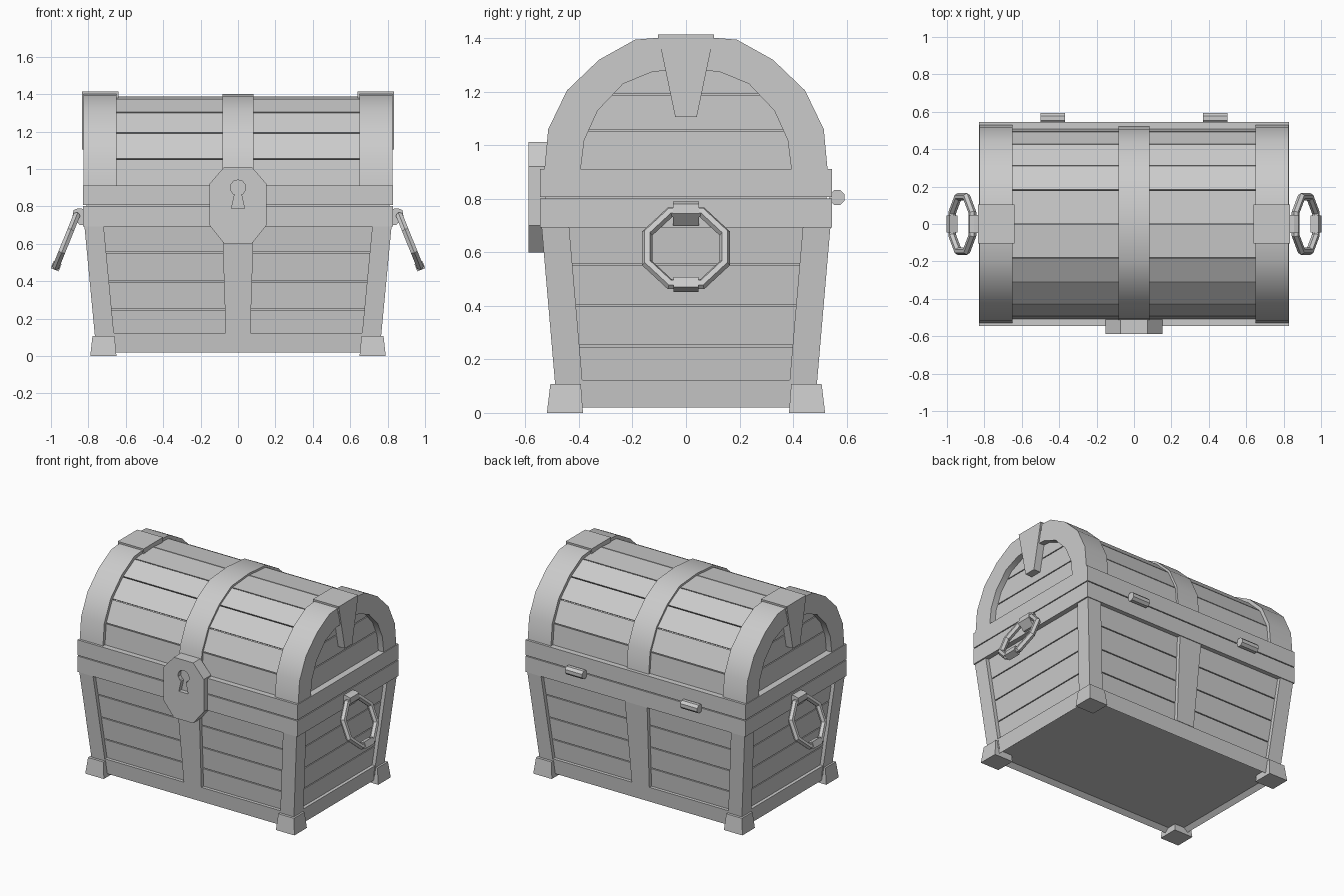
import bpy
import bmesh
import math
from mathutils import Matrix, Vector

cube = bpy.data.objects.get("Cube")
if cube:
    bpy.data.objects.remove(cube, do_unlink=True)

grey = bpy.data.materials.new("plain_grey")
grey.use_nodes = True
COLOUR = (0.6, 0.6, 0.6, 1)
grey.diffuse_color = COLOUR
grey.node_tree.nodes["Principled BSDF"].inputs["Base Color"].default_value = COLOUR


def finish(name, bm, smooth=False):
    bmesh.ops.recalc_face_normals(bm, faces=bm.faces)
    mesh = bpy.data.meshes.new(name)
    bm.to_mesh(mesh)
    bm.free()
    mesh.materials.append(grey)
    ob = bpy.data.objects.new(name, mesh)
    bpy.context.collection.objects.link(ob)
    if smooth:
        bpy.ops.object.select_all(action='DESELECT')
        ob.select_set(True)
        bpy.context.view_layer.objects.active = ob
        bpy.ops.object.shade_smooth_by_angle(angle=math.radians(30))
    return ob


def loft(name, low, high, smooth=False):
    """Solid between two matching loops of points."""
    bm = bmesh.new()
    a = [bm.verts.new(p) for p in low]
    b = [bm.verts.new(p) for p in high]
    bm.faces.new(a)
    bm.faces.new(b)
    for i in range(len(a)):
        j = (i + 1) % len(a)
        bm.faces.new((a[i], a[j], b[j], b[i]))
    return finish(name, bm, smooth)


def rect(x0, x1, y0, y1, z):
    return [(x0, y0, z), (x1, y0, z), (x1, y1, z), (x0, y1, z)]


def prism_x(name, pts, x0, x1, smooth=False):
    """Extrude a (y, z) outline along x."""
    return loft(name, [(x0, y, z) for y, z in pts], [(x1, y, z) for y, z in pts], smooth)


# Outer half size of the tapering body at a height
def half_x(z):
    return 0.755 + 0.095 * z


def half_y(z):
    return 0.48 + 0.086 * z


def layer(name, z0, z1, inset):
    loops = []
    for z in (z0, z1):
        x, y = half_x(z) - inset, half_y(z) - inset
        loops.append(rect(-x, x, -y, y, z))
    return loft(name, *loops)


# Body: core behind the seams, plank rows and hollow-bottomed base rim
layer("body_core", 0.05, 0.75, 0.045)
seams = [0.11, 0.25, 0.40, 0.555, 0.71]
for i in range(4):
    layer(f"body_plank_row_{i + 1}", seams[i] + 0.003, seams[i + 1] - 0.003, 0.025)
rim = layer("base_rim", 0.02, 0.122, 0.003)
bm = bmesh.new()
bm.from_mesh(rim.data)
floor = min(bm.faces, key=lambda f: f.calc_center_median().z)
bmesh.ops.inset_individual(bm, faces=[floor], thickness=0.04)
for v in floor.verts:
    v.co.z += 0.025
bm.to_mesh(rim.data)
bm.free()

# Corner posts and feet
for sx in (-1, 1):
    for sy in (-1, 1):
        tag = ("left" if sx > 0 else "right") + ("_back" if sy > 0 else "_front")
        loops = []
        for z in (0.05, 0.72):
            x, y = half_x(z), half_y(z)
            loops.append(rect(sx * x, sx * (x - 0.103), sy * y, sy * (y - 0.103), z))
        loft("post_" + tag, *loops)
        loft("foot_" + tag,
             rect(sx * 0.65, sx * 0.79, sy * 0.385, sy * 0.52, 0),
             rect(sx * 0.66, sx * 0.778, sy * 0.393, sy * 0.507, 0.108))

# Middle posts on front and back
for sy, tag in ((-1, "front"), (1, "back")):
    loops = []
    for z, w in ((0.122, 0.066), (0.72, 0.085)):
        y = half_y(z)
        loops.append(rect(-w, w, sy * y, sy * (y - 0.06), z))
    loft("middle_post_" + tag, *loops)

# Bands where body and lid meet
loft("body_band", rect(-0.83, 0.83, -0.545, 0.545, 0.693), rect(-0.83, 0.83, -0.545, 0.545, 0.801))
loft("band_seam", rect(-0.81, 0.81, -0.525, 0.525, 0.79), rect(-0.81, 0.81, -0.525, 0.525, 0.82))
loft("lid_band", rect(-0.83, 0.83, -0.545, 0.545, 0.807), rect(-0.83, 0.83, -0.545, 0.545, 0.912))

# Lid profiles, from the front bottom over the top to the back
OUTER = [(0.53, 0.90), (0.515, 1.06), (0.445, 1.205), (0.325, 1.32), (0.19, 1.395), (0, 1.41)]
INNER = [(0.395, 0.90), (0.38, 1.02), (0.33, 1.13), (0.235, 1.23), (0.125, 1.275), (0, 1.285)]


def arch(half, drop=0.0):
    """Full arch from a half profile, pulled inward by drop."""
    k = 1 - drop / 0.53
    pts = [(y * k, 0.90 + (z - 0.90) * k) for y, z in half]
    return [(-y, z) for y, z in pts] + pts[-2::-1]


prism_x("lid_core", arch(OUTER, 0.04), -0.765, 0.765)
top, under = arch(OUTER, 0.022), arch(OUTER, 0.06)
for i in range(len(top) - 1):
    a, b, c, d = (Vector(p) for p in (top[i], top[i + 1], under[i + 1], under[i]))
    gap = (b - a).normalized() * 0.003
    prism_x(f"lid_plank_{i + 1}", [a + gap, b - gap, c - gap, d + gap], -0.70, 0.70)

# Lid end planks, end arches, middle strap and keystones
side = arch(OUTER, 0.03)
n = len(side)
rows = [(0, 1, n - 2, n - 1), (1, 2, n - 3, n - 2), range(2, n - 2)]
for sx, tag in ((-1, "right"), (1, "left")):
    for r, ids in enumerate(rows):
        pts = [side[i] for i in ids]
        low = min(z for y, z in pts)
        pts = [(y, z + 0.006 if z == low else z) for y, z in pts]
        prism_x(f"lid_end_plank_{tag}_{r + 1}", pts, sx * 0.70, sx * 0.785)
    prism_x("lid_end_arch_" + tag, arch(OUTER) + arch(INNER)[::-1], sx * 0.65, sx * 0.825, True)
    prism_x("keystone_" + tag, [(-0.105, 1.415), (0.105, 1.415), (0.04, 1.105), (-0.04, 1.105)],
            sx * 0.76, sx * 0.835)
    prism_x("keystone_cap_" + tag, [(-0.105, 1.415), (0.105, 1.415), (0.1, 1.36), (-0.1, 1.36)],
            sx * 0.64, sx * 0.83)
prism_x("lid_strap", arch(OUTER, 0.008) + arch(INNER)[::-1], -0.083, 0.083, True)

# Lock plate: octagon with a keyhole cut into it
half = [(0.073, 0.6), (0.153, 0.7), (0.153, 0.92), (0.073, 1.012)]
octagon = half + [(-x, z) for x, z in half[::-1]]
lock = loft("lock_plate", [(x, -0.588, z) for x, z in octagon], [(x, -0.51, z) for x, z in octagon])
hole = [(-0.035, 0.79), (0.035, 0.79), (0.018, 0.865)]
for i in range(9):
    t = math.radians(-50 + 280 * i / 8)
    hole.append((0.042 * math.cos(t), 0.9 + 0.042 * math.sin(t)))
hole.append((-0.018, 0.865))
cutter = loft("keyhole_cutter", [(x, -0.65, z) for x, z in hole], [(x, -0.56, z) for x, z in hole])
cutter.hide_render = True
cutter.hide_viewport = True
cut = lock.modifiers.new("keyhole", 'BOOLEAN')
cut.operation = 'DIFFERENCE'
cut.solver = 'EXACT'
cut.object = cutter

# Hinges
for sx, tag in ((-1, "right"), (1, "left")):
    ring = [(0.565 + 0.03 * math.cos(math.radians(22.5 + 45 * i)),
             0.805 + 0.03 * math.sin(math.radians(22.5 + 45 * i))) for i in range(8)]
    prism_x("hinge_" + tag, ring, sx * 0.37, sx * 0.5)

# Ring handles hanging outward from their mounts
for sx, tag in ((-1, "right"), (1, "left")):
    lean = Matrix.Rotation(-sx * math.radians(22), 4, 'Y')
    place = Matrix.Translation((sx * 0.918, 0, 0.615)) @ lean
    bm = bmesh.new()
    loops = []
    for i in range(8):
        t = math.radians(22.5 + 45 * i)
        loop = []
        for j in range(6):
            s = math.radians(60 * j)
            r = 0.157 + 0.021 * math.cos(s)
            loop.append(bm.verts.new(place @ Vector((0.021 * math.sin(s), r * math.cos(t), r * math.sin(t)))))
        loops.append(loop)
    for i in range(8):
        a, b = loops[i], loops[(i + 1) % 8]
        for j in range(6):
            k = (j + 1) % 6
            bm.faces.new((a[j], a[k], b[k], b[j]))
    finish("handle_ring_" + tag, bm)
    # Grip sleeve on the lowest bar
    bm = bmesh.new()
    bmesh.ops.create_cube(bm, size=1, matrix=place @ Matrix.Translation((0, 0, -0.145))
                          @ Matrix.Diagonal((0.046, 0.092, 0.042, 1)))
    finish("handle_grip_" + tag, bm)
    mount = [(0.81, 0.70), (0.845, 0.70), (0.885, 0.745), (0.88, 0.78), (0.855, 0.79), (0.81, 0.785)]
    loft("handle_mount_" + tag, [(sx * x, -0.048, z) for x, z in mount],
         [(sx * x, 0.048, z) for x, z in mount])
